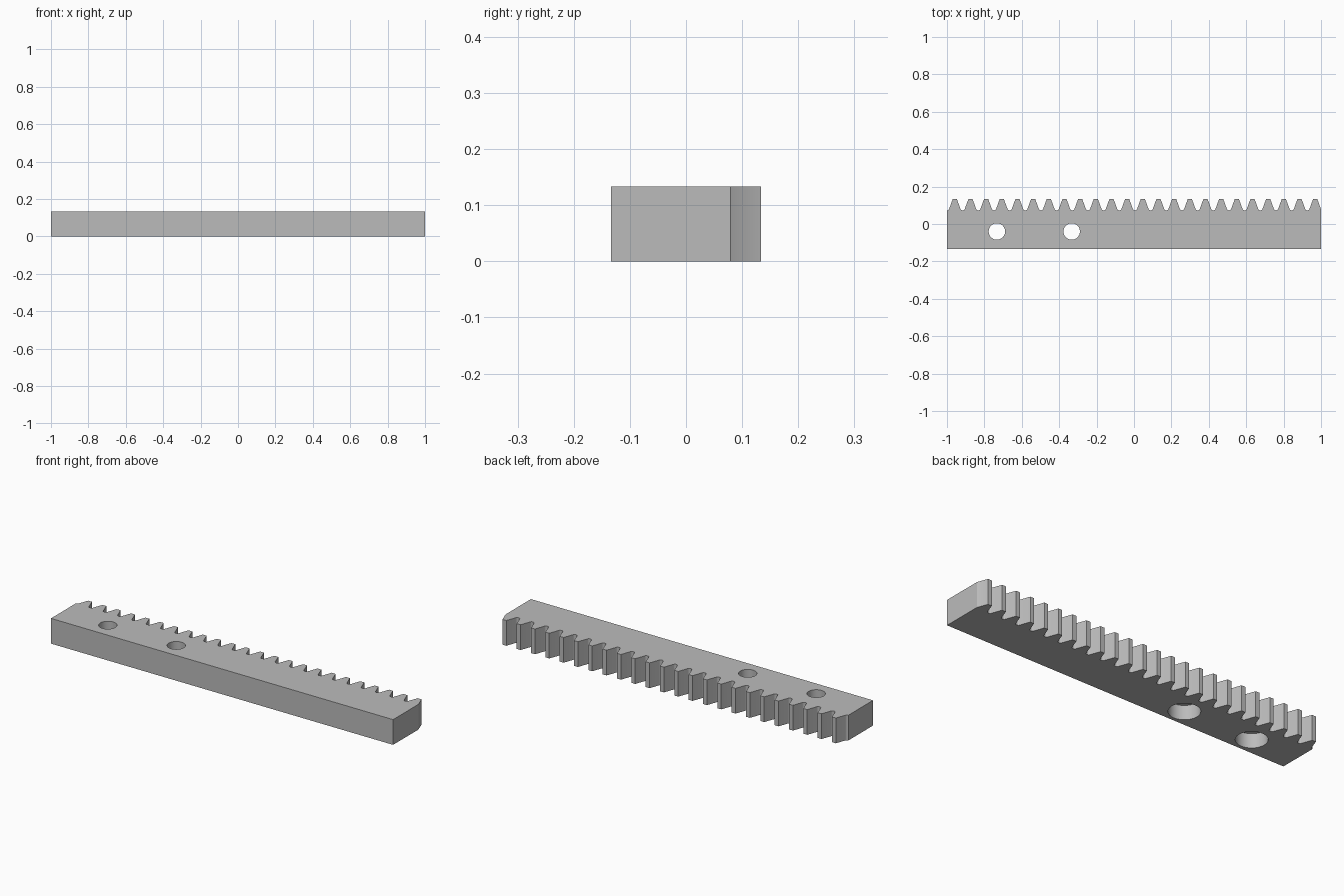
import bpy, bmesh
from math import pi, sin, cos, tan, radians

cube = bpy.data.objects.get("Cube")
if cube:
    bpy.data.objects.remove(cube, do_unlink=True)

# Proportions follow the gear module
M = 2 / 75
PITCH = pi * M
TEETH = 24
HALF_WIDTH = 5 * M
HEIGHT = 5 * M
ANGLE = radians(20)
ROOT = HALF_WIDTH - 2.25 * M
FILLET = 0.38 * M

steel = bpy.data.materials.new("steel grey")
steel.use_nodes = True
grey = (0.5, 0.5, 0.5, 1)
steel.diffuse_color = grey
steel.node_tree.nodes["Principled BSDF"].inputs["Base Color"].default_value = grey


def half_tooth():
    """Offsets from the tooth centre: rounded root up to the flat tip."""
    root_half = PITCH / 4 + 1.25 * M * tan(ANGLE)
    centre = root_half + FILLET * tan((pi / 2 - ANGLE) / 2)
    pts = []
    for k in range(7):
        a = (pi / 2 - ANGLE) * k / 6
        pts.append((centre - FILLET * sin(a), ROOT + FILLET * (1 - cos(a))))
    pts.append((PITCH / 4 - M * tan(ANGLE), HALF_WIDTH))
    return pts


# Rack outline, cut off square at the right-hand end
side = half_tooth()
outline = [(-1, -HALF_WIDTH), (-1, ROOT)]
for i in range(TEETH):
    cx = -1 + PITCH * (i + 0.5)
    outline += [(cx - u, y) for u, y in side]
    outline += [(cx + u, y) for u, y in reversed(side) if cx + u < 1]
outline += [(1, ROOT + 0.006), (1, -HALF_WIDTH)]

bm = bmesh.new()
base = bm.faces.new([bm.verts.new((x, y, 0)) for x, y in outline])
top = bmesh.ops.extrude_face_region(bm, geom=[base])["geom"]
bmesh.ops.translate(bm, vec=(0, 0, HEIGHT),
                    verts=[v for v in top if isinstance(v, bmesh.types.BMVert)])
bmesh.ops.recalc_face_normals(bm, faces=bm.faces)
mesh = bpy.data.meshes.new("toothed_bar")
bm.to_mesh(mesh)
bm.free()
mesh.materials.append(steel)
bar = bpy.data.objects.new("toothed_bar", mesh)
bpy.context.collection.objects.link(bar)


def drill(x, y, radius, z0, z1):
    bpy.ops.mesh.primitive_cylinder_add(vertices=48, radius=radius, depth=z1 - z0,
                                        location=(x, y, (z0 + z1) / 2))
    cutter = bpy.context.object
    cutter.name = "drill_cutter"
    cutter.hide_render = True
    cutter.data.materials.append(steel)
    mod = bar.modifiers.new("drill", "BOOLEAN")
    mod.operation = "DIFFERENCE"
    mod.solver = "EXACT"
    mod.object = cutter
    bpy.ops.object.select_all(action="DESELECT")
    bar.select_set(True)
    bpy.context.view_layer.objects.active = bar
    bpy.ops.object.modifier_apply(modifier=mod.name)
    bpy.data.objects.remove(cutter, do_unlink=True)


# Two bolt holes, counterbored from below
for hole_x in (-0.733, -0.333):
    drill(hole_x, -0.04, 0.044, -0.05, HEIGHT + 0.05)
    drill(hole_x, -0.04, 0.075, -0.05, 0.075)

bpy.ops.object.shade_smooth_by_angle(angle=radians(30))
